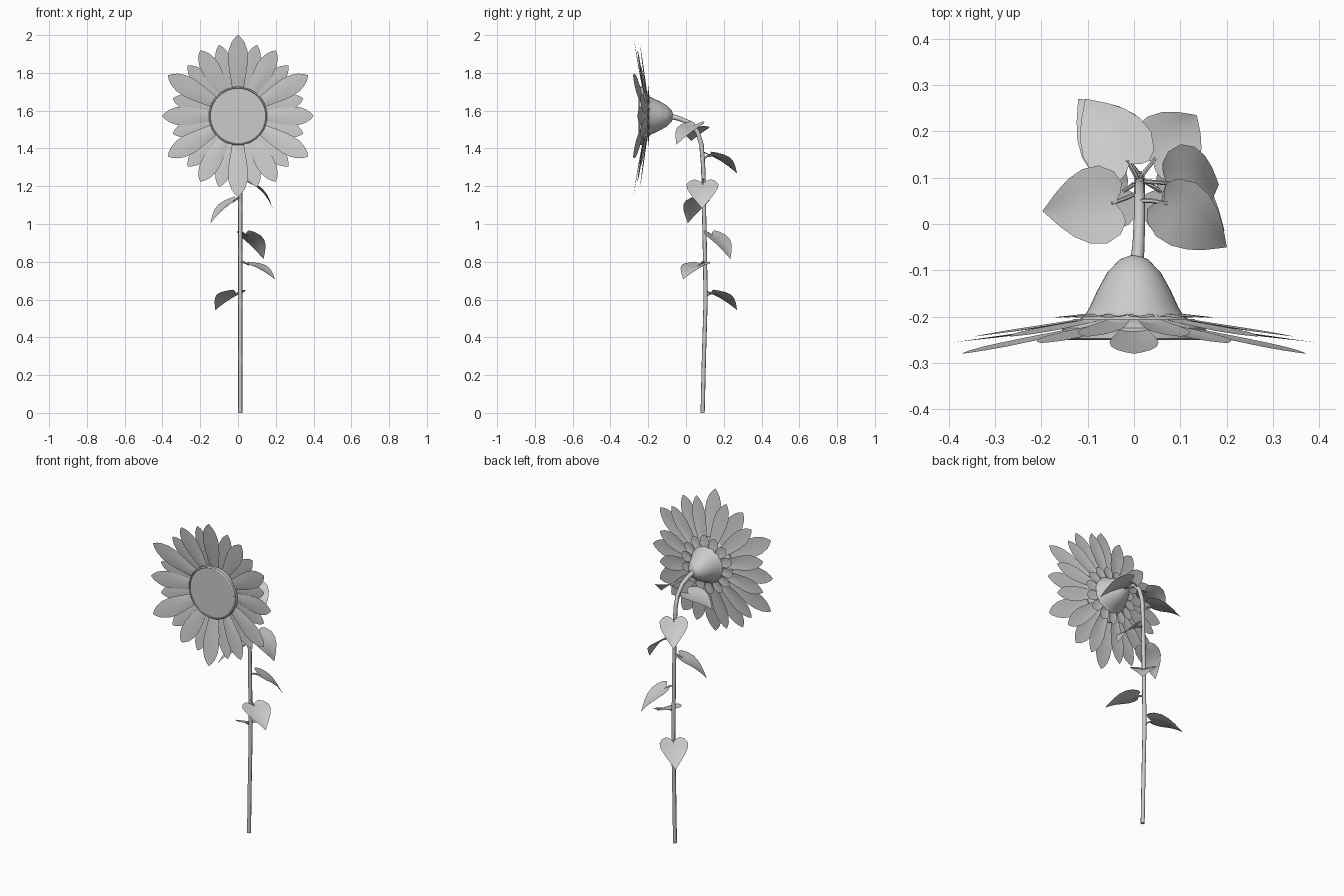
import bpy, math
from mathutils import Vector as V

if "Cube" in bpy.data.objects:
    bpy.data.objects.remove(bpy.data.objects["Cube"])

grey = bpy.data.materials.new("plain_grey")
grey.diffuse_color = (0.6, 0.6, 0.6, 1)
grey.use_nodes = True
grey.node_tree.nodes["Principled BSDF"].inputs["Base Color"].default_value = grey.diffuse_color
HEAD_Z = 1.572


def make(name, verts, faces, angle=50):
    me = bpy.data.meshes.new(name)
    me.from_pydata([tuple(v) for v in verts], [], faces)
    me.validate()
    me.materials.append(grey)
    ob = bpy.data.objects.new(name, me)
    bpy.context.collection.objects.link(ob)
    bpy.ops.object.select_all(action='DESELECT')
    ob.select_set(True)
    bpy.context.view_layer.objects.active = ob
    bpy.ops.object.shade_smooth_by_angle(angle=math.radians(angle))
    return ob


def grid_faces(rows, cols):
    return [(r * cols + c, r * cols + c + 1, (r + 1) * cols + c + 1, (r + 1) * cols + c)
            for r in range(rows - 1) for c in range(cols - 1)]


def tube(name, pts, radii, sides=8):
    """Round tube through a list of points, closed at both ends."""
    pts = [V(p) for p in pts]
    verts, n = [], len(pts)
    for i, p in enumerate(pts):
        d = (pts[min(i + 1, n - 1)] - pts[max(i - 1, 0)]).normalized()
        ref = V((1, 0, 0)) if abs(d.x) < 0.8 else V((0, 0, 1))
        a = d.cross(ref).normalized()
        b = d.cross(a)
        for k in range(sides):
            t = 2 * math.pi * k / sides
            verts.append(p + radii[i] * (math.cos(t) * a + math.sin(t) * b))
    faces = [(i * sides + k, i * sides + (k + 1) % sides,
              (i + 1) * sides + (k + 1) % sides, (i + 1) * sides + k)
             for i in range(n - 1) for k in range(sides)]
    faces += [tuple(range(sides))[::-1], tuple(range((n - 1) * sides, n * sides))]
    return make(name, verts, faces)


def lathe(name, profile, sides=32):
    """Spin (radius, y) pairs about the flower head's axis."""
    verts = [(r * math.cos(2 * math.pi * k / sides), y, HEAD_Z + r * math.sin(2 * math.pi * k / sides))
             for r, y in profile for k in range(sides)]
    n = len(profile)
    faces = [(i * sides + k, i * sides + (k + 1) % sides,
              (i + 1) * sides + (k + 1) % sides, (i + 1) * sides + k)
             for i in range(n - 1) for k in range(sides)]
    faces += [tuple(range(sides))[::-1], tuple(range((n - 1) * sides, n * sides))]
    return make(name, verts, faces, 40)


def petal(name, angle, r0, r1, y0, y1, half):
    """Pointed petal, gently cupped across its width."""
    a = math.radians(angle)
    out, side = V((math.cos(a), 0, math.sin(a))), V((-math.sin(a), 0, math.cos(a)))
    shape = [(0, .5), (.2, .68), (.4, .88), (.58, 1), (.74, .93), (.87, .66), (.95, .34), (1, .03)]
    verts = []
    for t, w in shape:
        for s in (-1, -.5, 0, .5, 1):
            cup = -0.008 * w * (1 - s * s) * (1 - t)
            p = out * (r0 + (r1 - r0) * t) + side * (s * w * half)
            verts.append(p + V((0, y0 + (y1 - y0) * t + cup, HEAD_Z)))
    return make(name, verts, grid_faces(len(shape), 5))


def leaf(name, root, base, tip, half=0.078):
    """Heart-shaped leaf, arched lengthwise, on a short stalk."""
    root, base, tip = V(root), V(base), V(tip)
    d = tip - base
    side = d.cross(V((0, 0, 1))).normalized()
    up = side.cross(d).normalized()
    # middle position, edge position and width along the leaf
    rows = [(0, -.13, .5), (.08, -.05, .8), (.2, .13, 1), (.38, .34, .95),
            (.57, .55, .74), (.76, .75, .44), (.9, .9, .18), (1, 1, .01)]
    verts = []
    for tm, te, w in rows:
        for s in (-1, -.5, 0, .5, 1):
            t = tm + (te - tm) * min(1, abs(s) * 1.4)
            arch = 0.016 * math.sin(math.pi * max(0, t)) + 0.012 * abs(s) * w
            verts.append(base + d * t + side * (s * w * half) + up * arch)
    make(name, verts, grid_faces(len(rows), 5))
    tube(name + "_stalk", [root, (root + base) / 2 + V((0, 0, .006)), base + d * 0.05 + up * 0.002],
         [.005, .005, .004], 6)


# Stem with a bend toward the head
tube("stem", [(.012, .088, 0), (.012, .095, .3), (.012, .104, .6), (.012, .1, .85), (.012, .095, 1.1),
              (.012, .091, 1.3), (.012, .082, 1.42), (.012, .06, 1.49), (.012, .02, 1.535),
              (.01, -.04, 1.56), (.006, -.09, 1.572)],
     [.011] * 6 + [.012] * 3 + [.013, .015])

# Flower head: rear cup and seed disc
lathe("rear_cup", [(.008, -.068), (.03, -.076), (.058, -.105), (.08, -.145), (.096, -.18), (.108, -.2), (.13, -.212)])
lathe("seed_disc", [(.13, -.205), (.155, -.225), (.155, -.247), (.149, -.251), (.146, -.247)], 40)

# Ring of pointed sepals behind the petals
for k in range(14):
    petal(f"sepal_{k}", k * 360 / 14 + 6, .085, .175, -.192, -.202, .03)

# Twelve front petals and twelve rear petals
for k in range(12):
    ang = k * 30
    if k % 2:
        petal(f"front_petal_{k}", ang, .12, .428, -.222, -.28, .053)
    else:
        petal(f"front_petal_{k}", ang, .12, .40, -.217, -.257, .05)
    near_vertical = abs(math.sin(math.radians(ang + 15)))
    petal(f"rear_petal_{k}", ang + 15, .1, .345 + .045 * near_vertical, -.203, -.243, .045)

# Leaves spiralling up the stem
leaf("leaf_lowest", (.012, .104, .61), (-.01, .135, .635), (-.12, .27, .545))
leaf("leaf_low_right", (.012, .1, .8), (.05, .075, .785), (.195, -.015, .708))
leaf("leaf_middle_rear", (.012, .098, .95), (.04, .135, .945), (.135, .235, .815))
leaf("leaf_left", (.012, .095, 1.14), (-.015, .075, 1.125), (-.145, .01, 1.005), .07)
leaf("leaf_right", (.012, .093, 1.24), (.07, .088, 1.215), (.183, .085, 1.082), .085)
leaf("leaf_upper_rear", (.012, .09, 1.34), (-.01, .13, 1.365), (-.105, .27, 1.268))
leaf("leaf_top_left", (.012, .07, 1.47), (-.04, .045, 1.505), (-.197, .028, 1.44), .085)
leaf("leaf_top_right", (.012, .05, 1.51), (.065, .05, 1.525), (.2, -.05, 1.42), .072)
